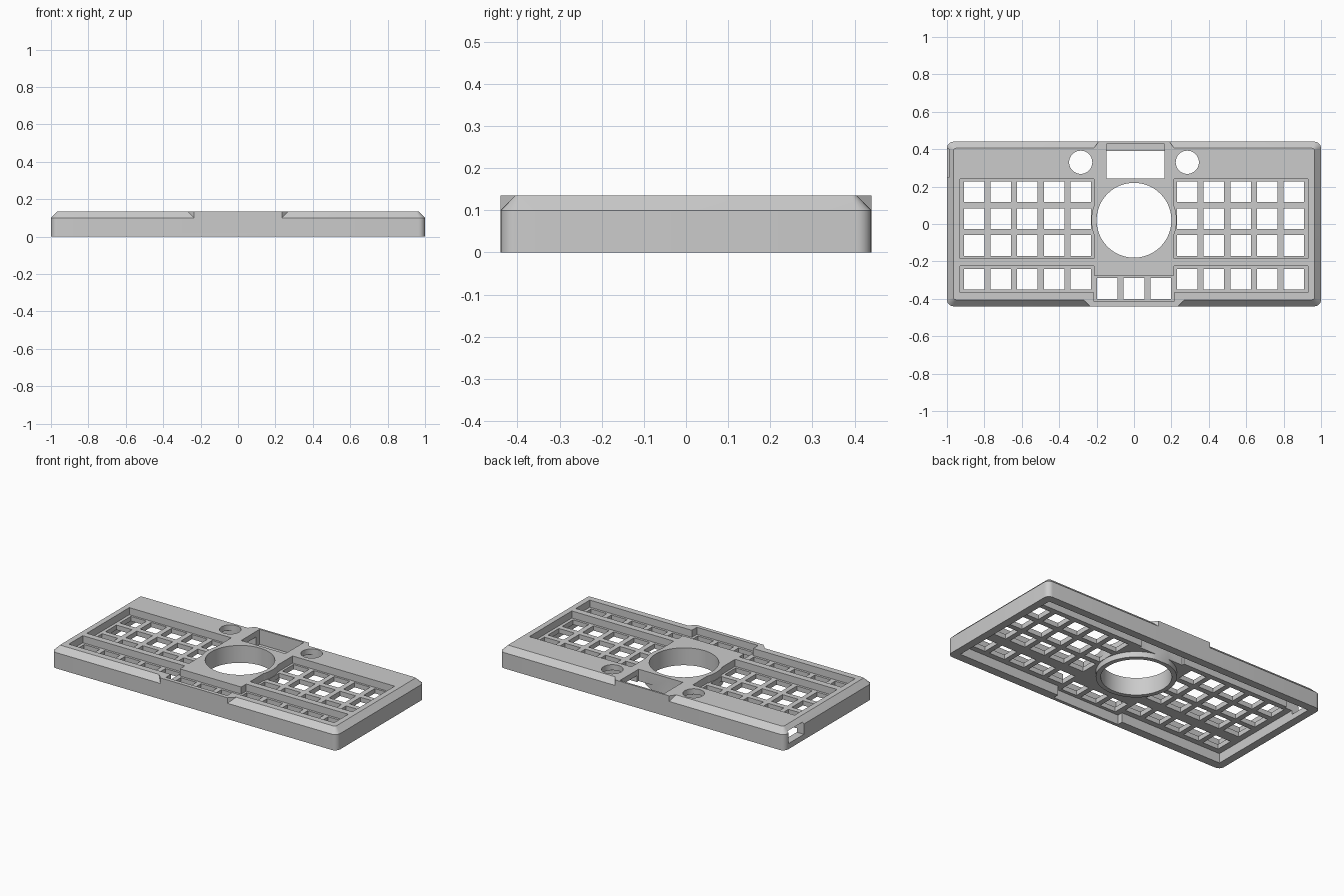
import bpy, bmesh, math

if "Cube" in bpy.data.objects:
    bpy.data.objects.remove(bpy.data.objects["Cube"], do_unlink=True)

grey = bpy.data.materials.new("light_grey")
grey.use_nodes = True
grey.diffuse_color = (0.6, 0.6, 0.6, 1)
grey.node_tree.nodes["Principled BSDF"].inputs["Base Color"].default_value = (0.6, 0.6, 0.6, 1)

TOP, SHOULDER, FLOOR, UNDER = 0.135, 0.1, 0.09, 0.06


def loft(bm, rings):
    """Closed solid through rings of (points, z)."""
    loops = [[bm.verts.new((x, y, z)) for x, y in pts] for pts, z in rings]
    n = len(loops[0])
    bm.faces.new(loops[0][::-1])
    bm.faces.new(loops[-1])
    for a, b in zip(loops, loops[1:]):
        for i in range(n):
            j = (i + 1) % n
            bm.faces.new((a[i], a[j], b[j], b[i]))


def rect(x0, x1, y0, y1):
    return [(x0, y0), (x1, y0), (x1, y1), (x0, y1)]


def circle(cx, cy, r, n=64):
    return [(cx + r * math.cos(2 * math.pi * i / n), cy + r * math.sin(2 * math.pi * i / n))
            for i in range(n)]


def rounded(hx, hy, r, steps=6):
    pts = []
    for k, (sx, sy) in enumerate([(1, 1), (-1, 1), (-1, -1), (1, -1)]):
        for i in range(steps + 1):
            a = math.pi / 2 * (k + i / steps)
            pts.append((sx * (hx - r) + r * math.cos(a), sy * (hy - r) + r * math.sin(a)))
    return pts


def solid(name, *shapes):
    """Object made of one or more separate lofted solids."""
    bm = bmesh.new()
    for rings in shapes:
        loft(bm, rings)
    bmesh.ops.recalc_face_normals(bm, faces=bm.faces)
    me = bpy.data.meshes.new(name)
    bm.to_mesh(me)
    bm.free()
    me.materials.append(grey)
    ob = bpy.data.objects.new(name, me)
    bpy.context.collection.objects.link(ob)
    return ob


def combine(target, op, *shapes):
    """Boolean the shapes into the target and discard the helper."""
    helper = solid("helper", *shapes)
    helper.hide_render = True
    mod = target.modifiers.new(op, 'BOOLEAN')
    mod.operation, mod.object, mod.solver = op, helper, 'EXACT'
    bpy.context.view_layer.objects.active = target
    bpy.ops.object.modifier_apply(modifier=mod.name)
    bpy.data.objects.remove(helper, do_unlink=True)


# Outer shell with a chamfered top edge
case = solid("keyboard_case", [(rounded(1, 0.44, 0.035), 0),
                               (rounded(1, 0.44, 0.035), SHOULDER),
                               (rounded(0.965, 0.405, 0.012), TOP)])

# Full-height middle of the front and back walls
front_bump = [(-0.235, -0.44), (0.235, -0.44), (0.275, -0.4), (0.275, -0.3), (-0.275, -0.3), (-0.275, -0.4)]
back_bump = [(0.19, 0.44), (-0.19, 0.44), (-0.215, 0.405), (-0.215, 0.3), (0.215, 0.3), (0.215, 0.405)]
combine(case, 'UNION', [(front_bump, 0.02), (front_bump, TOP)], [(back_bump, 0.02), (back_bump, TOP)])

# Hollow underside, bulging forward behind the middle keys and deeper at the back
combine(case, 'DIFFERENCE', [(rect(-0.95, 0.95, -0.385, 0.39), -0.1), (rect(-0.95, 0.95, -0.385, 0.39), UNDER)])
combine(case, 'DIFFERENCE', [(rect(-0.235, 0.235, -0.42, -0.3), -0.1), (rect(-0.235, 0.235, -0.42, -0.3), UNDER)])
combine(case, 'DIFFERENCE', [(rect(-0.95, 0.95, 0.26, 0.39), -0.1), (rect(-0.95, 0.95, 0.26, 0.39), 0.1)])

# Sunken key fields: two upper blocks and one stepped lower row
right_half = [(0.215, -0.415), (0.215, -0.365), (0.93, -0.365), (0.93, -0.225), (0.215, -0.225), (0.215, -0.275)]
lower_row = right_half + [(-x, y) for x, y in reversed(right_half)]
fields = [rect(-0.93, -0.215, -0.185, 0.24), rect(0.215, 0.93, -0.185, 0.24), lower_row]
combine(case, 'DIFFERENCE', *[[(f, FLOOR), (f, 0.3)] for f in fields])

# Collar around the large round opening
collar = circle(0, 0.02, 0.228)
combine(case, 'UNION', [(collar, 0.025), (collar, TOP)])

# Key openings and round holes
KEY, PITCH = 0.055, 0.1425
centres = [(s * (0.285 + PITCH * i), y) for s in (-1, 1) for i in range(5)
           for y in (0.172, 0.028, -0.115, -0.295)]
centres += [(PITCH * i, -0.345) for i in (-1, 0, 1)]
openings = [rect(x - KEY, x + KEY, y - KEY, y + KEY) for x, y in centres]
openings += [circle(0, 0.02, 0.2), circle(-0.285, 0.33, 0.062, 40), circle(0.285, 0.33, 0.062, 40)]
combine(case, 'DIFFERENCE', *[[(o, -0.1), (o, 0.3)] for o in openings])

# Display window with a ledge along the back
window, ledge = rect(-0.148, 0.162, 0.243, 0.39), rect(-0.148, 0.162, 0.243, 0.428)
combine(case, 'DIFFERENCE', [(window, -0.1), (window, 0.3)])
combine(case, 'DIFFERENCE', [(ledge, 0.04), (ledge, 0.3)])

# Cable port in the side wall
port = rect(-1.1, -0.9, 0.248, 0.4)
combine(case, 'DIFFERENCE', [(port, 0.035), (port, 0.11)])

bpy.ops.object.select_all(action='DESELECT')
case.select_set(True)
bpy.context.view_layer.objects.active = case
bpy.ops.object.shade_smooth_by_angle(angle=math.radians(30))
